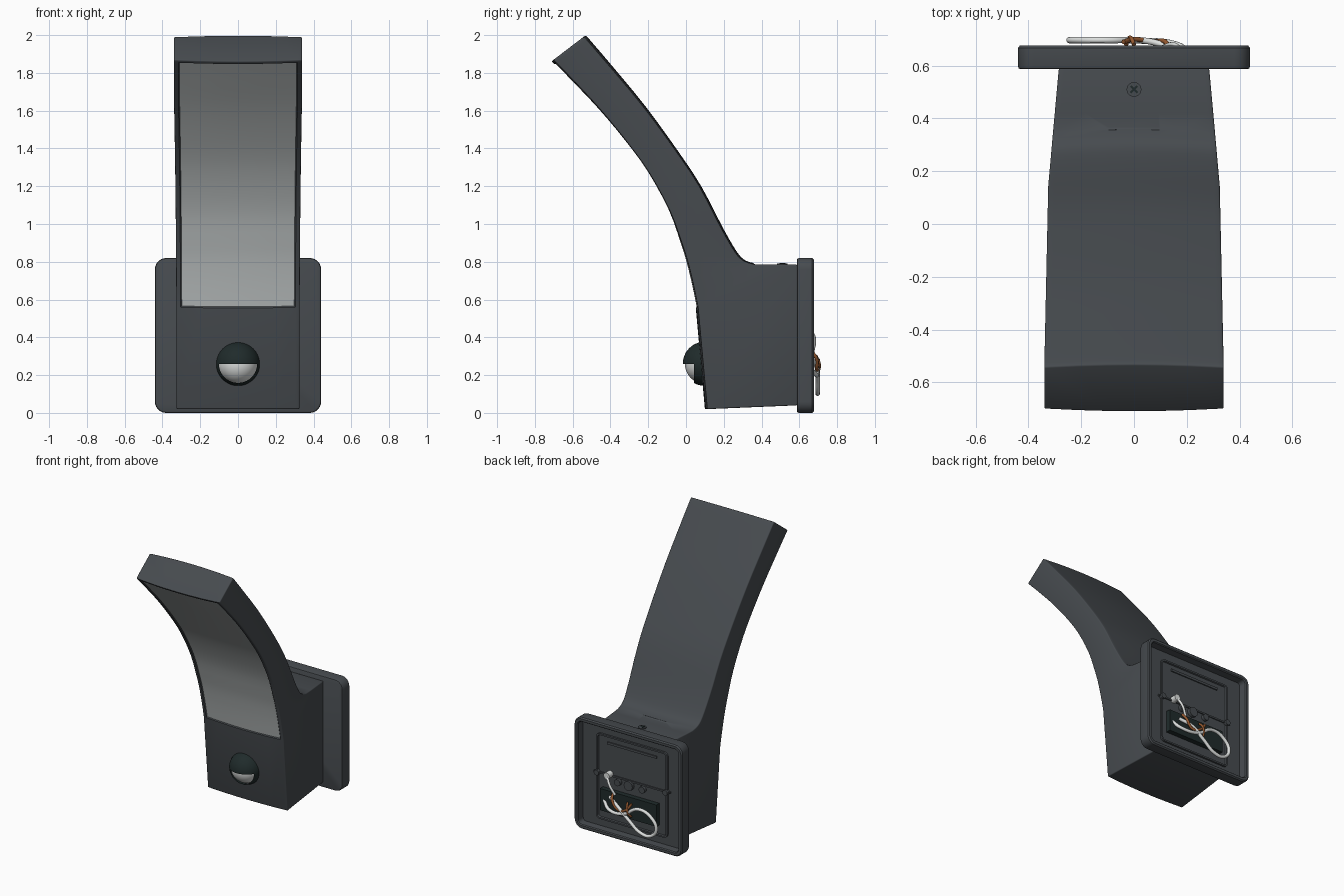
import bpy, bmesh, math
from mathutils import Vector, Matrix

if "Cube" in bpy.data.objects:
    bpy.data.objects.remove(bpy.data.objects["Cube"])


def material(name, rgb):
    m = bpy.data.materials.new(name)
    m.diffuse_color = (*rgb, 1)
    m.use_nodes = True
    m.node_tree.nodes["Principled BSDF"].inputs["Base Color"].default_value = m.diffuse_color
    return m


GREY = material("anthracite", (0.062, 0.07, 0.078))
PANEL = material("diffuser grey", (0.50, 0.53, 0.53))
WHITE = material("white", (0.72, 0.74, 0.73))
DARK = material("dark green", (0.014, 0.024, 0.024))
BROWN = material("copper brown", (0.30, 0.10, 0.03))


def finish(name, bm, *mats, angle=35):
    bmesh.ops.recalc_face_normals(bm, faces=bm.faces[:])
    me = bpy.data.meshes.new(name)
    bm.to_mesh(me)
    bm.free()
    for m in mats:
        me.materials.append(m)
    ob = bpy.data.objects.new(name, me)
    bpy.context.collection.objects.link(ob)
    bpy.ops.object.select_all(action='DESELECT')
    ob.select_set(True)
    bpy.context.view_layer.objects.active = ob
    bpy.ops.object.shade_smooth_by_angle(angle=math.radians(angle))
    return ob


def loft(bm, rings):
    """Join closed rings of points with quads and cap both ends."""
    rows = [[bm.verts.new(p) for p in r] for r in rings]
    n = len(rows[0])
    faces = []
    for a, b in zip(rows, rows[1:]):
        faces.append([bm.faces.new((a[k], a[(k + 1) % n], b[(k + 1) % n], b[k])) for k in range(n)])
    bm.faces.new(rows[0])
    bm.faces.new(rows[-1])
    return faces


def box(name, lo, hi, mat):
    bm = bmesh.new()
    bmesh.ops.create_cube(bm, size=1)
    for v in bm.verts:
        v.co = Vector([(l + h) / 2 + c * (h - l) for l, h, c in zip(lo, hi, v.co)])
    return finish(name, bm, mat)


def disc(name, centre, r, depth, axis, mat):
    bm = bmesh.new()
    rot = Matrix.Rotation(math.pi / 2, 4, 'X') if axis == 'Y' else Matrix()
    bmesh.ops.create_cone(bm, cap_ends=True, segments=24, radius1=r, radius2=r, depth=depth,
                          matrix=Matrix.Translation(centre) @ rot)
    return finish(name, bm, mat)


def rounded_dish(name, x, z0, z1, radius, steps, mat):
    """Rounded rectangle in XZ, lofted through (inset, y) steps."""
    rings = []
    for inset, y in steps:
        r = max(radius - inset, 0.008)
        ring = []
        for q, (sx, sz) in enumerate(((1, 1), (-1, 1), (-1, -1), (1, -1))):
            cx = sx * (x - inset - r)
            cz = z1 - inset - r if sz > 0 else z0 + inset + r
            for k in range(7):
                a = (q + k / 6) * math.pi / 2
                ring.append((cx + r * math.cos(a), y, cz + r * math.sin(a)))
        rings.append(ring)
    bm = bmesh.new()
    loft(bm, rings)
    return finish(name, bm, mat)


def wire(name, pts, r, mat):
    cu = bpy.data.curves.new(name, 'CURVE')
    cu.dimensions = '3D'
    cu.bevel_depth = r
    cu.bevel_resolution = 3
    cu.resolution_u = 8
    cu.use_fill_caps = True
    sp = cu.splines.new('BEZIER')
    sp.bezier_points.add(len(pts) - 1)
    for b, p in zip(sp.bezier_points, pts):
        b.co = p
        b.handle_left_type = b.handle_right_type = 'AUTO'
    cu.materials.append(mat)
    bpy.context.collection.objects.link(bpy.data.objects.new(name, cu))


# Curved body: stations of (front y, front z, back y, back z)
block = [(0.113, 0.02, 0.59, 0.04), (0.064, 0.56, 0.59, 0.785), (0.05, 0.63, 0.42, 0.785)]
arm = [(0.035, 0.70, 0.36, 0.787), (0.01, 0.80, 0.305, 0.805), (-0.022, 0.90, 0.26, 0.85),
       (-0.085, 1.07, 0.185, 0.98), (-0.195, 1.272, 0.07, 1.20), (-0.315, 1.438, -0.06, 1.395),
       (-0.455, 1.608, -0.23, 1.625), (-0.593, 1.757, -0.41, 1.84), (-0.688, 1.855, -0.527, 1.976)]
tip = (-0.702, 1.869, -0.542, 1.991)


def catmull(p0, p1, p2, p3, t):
    return tuple(0.5 * (2 * b + (c - a) * t + (2 * a - 5 * b + 4 * c - d) * t * t
                        + (3 * b - a - 3 * c + d) * t ** 3) for a, b, c, d in zip(p0, p1, p2, p3))


stations = block[:]
for i in range(len(arm) - 1):
    ctl = [arm[max(0, min(len(arm) - 1, i + k))] for k in (-1, 0, 1, 2)]
    stations += [catmull(*ctl, s / 3) for s in range(3)]
stations += [arm[-1], tip]


def half_width(y):
    table = [(-0.8, 0.34), (-0.54, 0.34), (0.15, 0.325), (0.59, 0.285)]
    for (a, wa), (b, wb) in zip(table, table[1:]):
        if y <= b:
            return wa + (wb - wa) * (y - a) / (b - a)
    return table[-1][1]


U = [-1, -0.93, -0.62, -0.31, 0, 0.31, 0.62, 0.93, 1]
rings = []
for i, (fy, fz, by, bz) in enumerate(stations):
    d = Vector((0, fy - by, fz - bz)).normalized() * 0.013
    f = [Vector((u * half_width(fy), fy, fz)) + d * (1 - u * u) for u in U]
    b = [Vector((u * half_width(by), by, bz)) - d * (1 - u * u) * (i > 3) for u in reversed(U)]
    rings.append(f + b)
bm = bmesh.new()
rows = loft(bm, rings)
for row in rows[1:-1]:
    for face in row[1:7]:
        face.material_index = 1
bmesh.ops.recalc_face_normals(bm, faces=bm.faces[:])
sharp = [e for e in bm.edges if e.calc_face_angle(0) > 1.0]
bmesh.ops.bevel(bm, geom=sharp, offset=0.011, segments=3, profile=0.5, affect='EDGES',
                clamp_overlap=True, material=0)
# Recessed light panel
panel = [f for f in bm.faces if f.material_index == 1]
rim = bmesh.ops.inset_region(bm, faces=panel, thickness=0.006, depth=-0.006, use_even_offset=True)
for f in rim['faces']:
    f.material_index = 0
finish("lamp_body", bm, GREY, PANEL)

# Motion sensor: dark hood around a white lens
C = Vector((0, 0.10, 0.26))
for name, r, mat in (("sensor_hood", 0.117, DARK), ("sensor_lens", 0.106, WHITE)):
    bm = bmesh.new()
    bmesh.ops.create_uvsphere(bm, u_segments=40, v_segments=24, radius=r,
                              matrix=Matrix.Rotation(math.pi / 2, 4, 'X'))
    if mat == DARK:
        cut = [f for f in bm.faces
               if f.calc_center_median().z < 0 and f.calc_center_median().y < -0.055]
        bmesh.ops.delete(bm, geom=cut, context='FACES')
    bmesh.ops.translate(bm, verts=bm.verts[:], vec=C)
    finish(name, bm, mat)

# Wall plate, open at the back, with inner tray
rounded_dish("wall_plate", 0.44, 0.0, 0.82, 0.06,
             [(0.01, 0.587), (0.003, 0.59), (0, 0.598), (0, 0.668), (0.008, 0.677),
              (0.026, 0.677), (0.032, 0.67), (0.036, 0.62)], GREY)
rounded_dish("inner_tray", 0.29, 0.09, 0.72, 0.03,
             [(0, 0.615), (0, 0.634), (0.012, 0.634), (0.016, 0.624)], GREY)
box("tray_top_bar", (-0.2, 0.615, 0.655), (0.2, 0.632, 0.672), GREY)
box("tray_cross_bar", (-0.31, 0.615, 0.425), (0.31, 0.632, 0.437), GREY)
box("terminal_block", (-0.22, 0.615, 0.17), (0.24, 0.66, 0.33), DARK)
for i, (x, z, r) in enumerate(((0.02, 0.40, 0.035), (-0.09, 0.40, 0.024), (0.11, 0.40, 0.024),
                               (-0.28, 0.43, 0.02), (0.28, 0.43, 0.02))):
    disc(f"tray_boss_{i + 1}", (x, 0.632, z), r, 0.03, 'Y', GREY)
disc("earth_screw", (0.18, 0.645, 0.44), 0.024, 0.05, 'Y', WHITE)

# Screw on top of the block
disc("top_screw", (0, 0.51, 0.785), 0.028, 0.012, 'Z', GREY)
for s in (1, -1):
    bar = box("screw_slot", (-0.018, -0.004, 0.789), (0.018, 0.004, 0.793), DARK)
    bar.location = (0, 0.51, 0)
    bar.rotation_euler.z = s * math.pi / 4

# Loose wires at the back
wire("white_wire", [(0.21, 0.65, 0.25), (0.16, 0.68, 0.21), (0.03, 0.695, 0.21), (-0.10, 0.697, 0.28),
                    (-0.20, 0.697, 0.25), (-0.245, 0.697, 0.17), (-0.20, 0.697, 0.11),
                    (-0.12, 0.697, 0.11), (-0.02, 0.697, 0.18), (0.07, 0.69, 0.25),
                    (0.16, 0.66, 0.29)], 0.012, WHITE)
wire("earth_wire", [(0.18, 0.66, 0.44), (0.15, 0.68, 0.39), (0.11, 0.67, 0.32)], 0.009, WHITE)
wire("brown_wire", [(0.13, 0.66, 0.33), (0.12, 0.69, 0.29), (0.07, 0.692, 0.23), (0.0, 0.70, 0.25),
                    (-0.04, 0.69, 0.30)], 0.009, BROWN)
wire("brown_tie", [(-0.03, 0.68, 0.20), (-0.02, 0.703, 0.23), (-0.01, 0.703, 0.27),
                   (0.0, 0.68, 0.30)], 0.008, BROWN)
